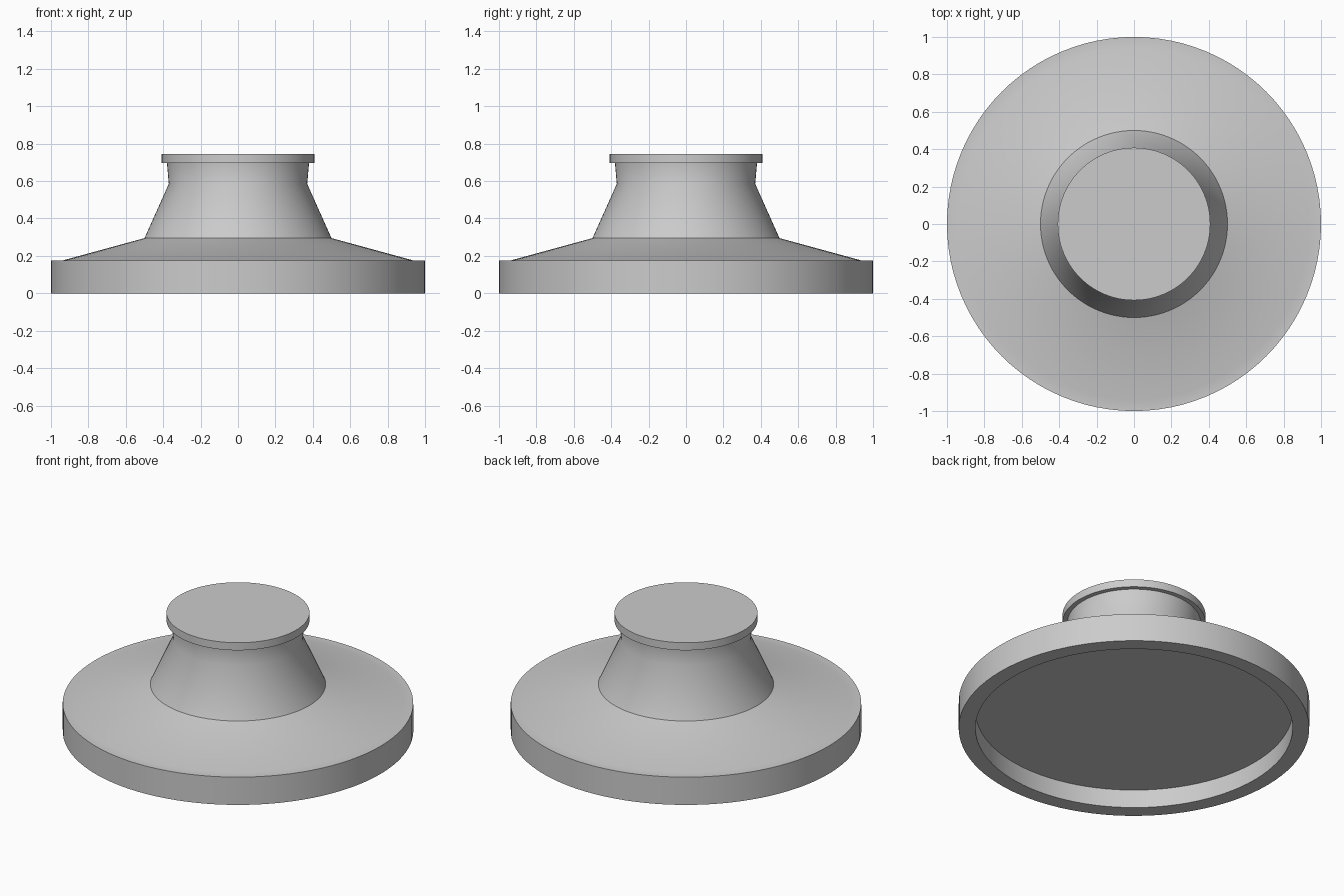
import bpy
import bmesh
import math

SEGMENTS = 96

default_cube = bpy.data.objects.get("Cube")
if default_cube:
    bpy.data.objects.remove(default_cube, do_unlink=True)

# One plain grey for the whole model
grey = bpy.data.materials.new("plain_grey")
grey.use_nodes = True
grey.diffuse_color = (0.6, 0.6, 0.6, 1)
grey.node_tree.nodes["Principled BSDF"].inputs["Base Color"].default_value = (0.6, 0.6, 0.6, 1)


def lathe(name, profile):
    """Revolve a (radius, height) profile around z; profile runs outward and upward."""
    bm = bmesh.new()
    rings = []
    for radius, height in profile:
        ring = []
        for i in range(SEGMENTS):
            angle = math.tau * i / SEGMENTS
            ring.append(bm.verts.new((radius * math.cos(angle), radius * math.sin(angle), height)))
        rings.append(ring)
    for low, high in zip(rings, rings[1:]):
        for i in range(SEGMENTS):
            j = (i + 1) % SEGMENTS
            bm.faces.new((low[i], low[j], high[j], high[i]))
    # Close any ring of zero radius into a single pole
    bmesh.ops.remove_doubles(bm, verts=bm.verts, dist=0.0001)
    mesh = bpy.data.meshes.new(name)
    bm.to_mesh(mesh)
    bm.free()
    mesh.materials.append(grey)
    obj = bpy.data.objects.new(name, mesh)
    bpy.context.collection.objects.link(obj)
    bpy.ops.object.select_all(action="DESELECT")
    obj.select_set(True)
    bpy.context.view_layer.objects.active = obj
    bpy.ops.object.shade_smooth_by_angle(angle=math.radians(35))
    return obj


# Wide disc with a recessed underside, a narrow rim and a sloping top
lathe("base", [(0, 0.115), (0.905, 0.115), (0.905, 0), (1, 0),
               (1, 0.175), (0.94, 0.175), (0.5, 0.295)])

# Tapered body that flares slightly below the cap
lathe("neck", [(0.5, 0.295), (0.37, 0.585), (0.38, 0.697)])

# Flat overhanging cap
lathe("cap", [(0.38, 0.697), (0.408, 0.697), (0.408, 0.745), (0, 0.745)])
